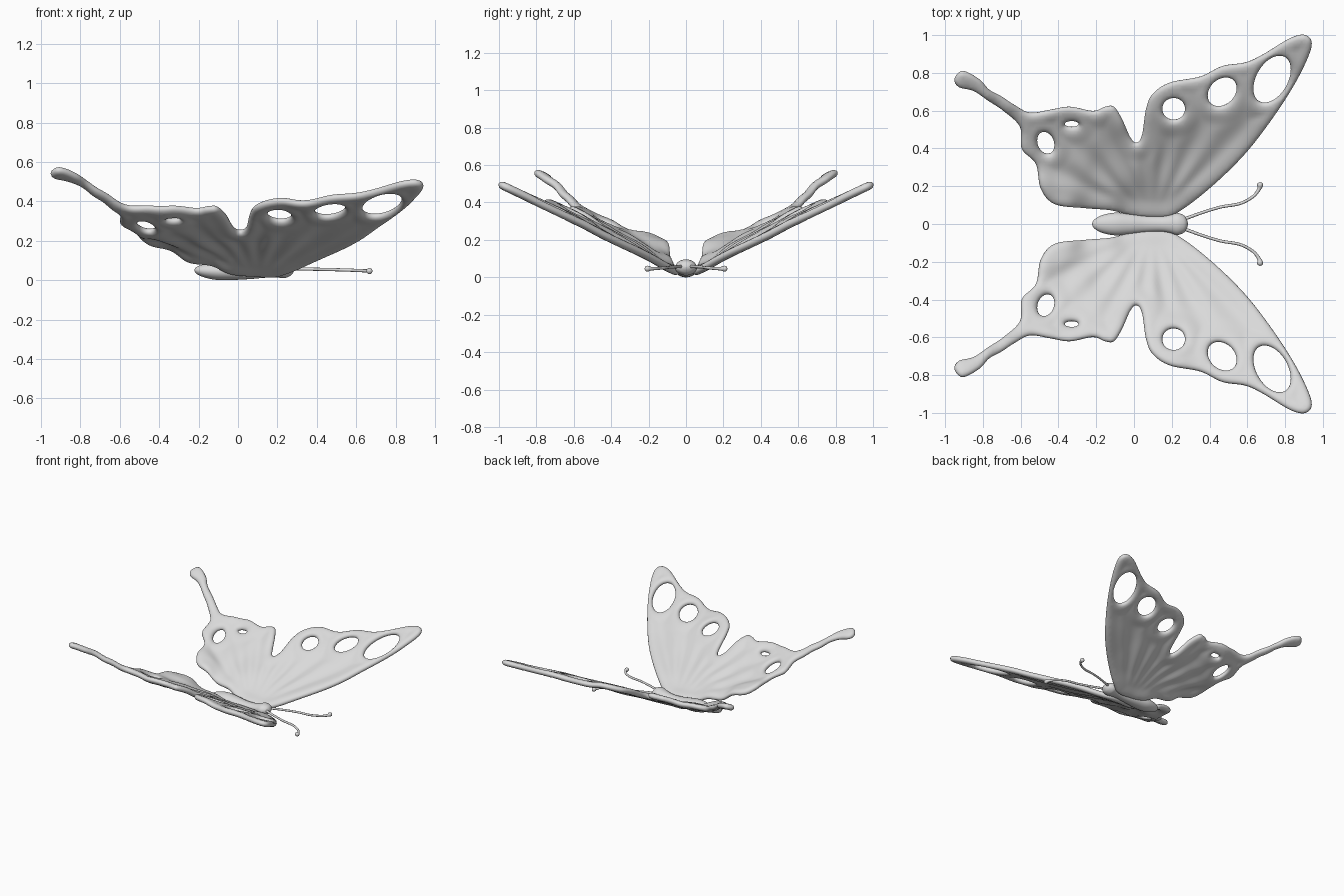
import bpy, bmesh
from math import sin, cos, pi, radians, atan2, sqrt
from mathutils import Vector, kdtree
from mathutils.geometry import delaunay_2d_cdt

cube = bpy.data.objects.get("Cube")
if cube:
    bpy.data.objects.remove(cube, do_unlink=True)

gray = bpy.data.materials.new("plain_gray")
gray.use_nodes = True
tone = (0.7, 0.7, 0.7, 1)
gray.diffuse_color = tone
gray.node_tree.nodes["Principled BSDF"].inputs["Base Color"].default_value = tone


def finish(name, bm):
    """Turn a bmesh into a smooth object."""
    bmesh.ops.recalc_face_normals(bm, faces=bm.faces)
    for face in bm.faces:
        face.smooth = True
    mesh = bpy.data.meshes.new(name)
    bm.to_mesh(mesh)
    bm.free()
    mesh.materials.append(gray)
    obj = bpy.data.objects.new(name, mesh)
    bpy.context.collection.objects.link(obj)
    return obj


def mirror(obj):
    """Repeat the part on the other side of the body."""
    mod = obj.modifiers.new("Mirror", "MIRROR")
    mod.use_axis = (False, True, False)
    mod.use_mirror_merge = False


def spline(points, step, closed=False):
    """Smooth curve through the points, sampled at an even step."""
    pts = [Vector(p) for p in points]
    n = len(pts)
    out = []
    for i in range(n if closed else n - 1):
        if closed:
            a, b, c, d = (pts[(i + k) % n] for k in (-1, 0, 1, 2))
        else:
            a, b, c, d = (pts[min(max(i + k, 0), n - 1)] for k in (-1, 0, 1, 2))
        count = max(2, round((c - b).length / step))
        for j in range(count):
            t = j / count
            out.append(b + (c - a) * (t / 2)
                       + (a * 2 - b * 5 + c * 4 - d) * (t * t / 2)
                       + (b * 3 - a - c * 3 + d) * (t ** 3 / 2))
    if not closed:
        out.append(pts[-1])
    return out


def tube(name, points, step, squash=1, sides=20):
    """Round tube through points of x, y, z and radius."""
    path = spline(points, step)
    bm = bmesh.new()
    rings = []
    for i, p in enumerate(path):
        ahead, behind = path[min(i + 1, len(path) - 1)], path[max(i - 1, 0)]
        tangent = (ahead - behind).to_3d().normalized()
        side = tangent.cross(Vector((0, 0, 1))).normalized()
        up = side.cross(tangent)
        radius = max(p.w, 0.001)
        rings.append([bm.verts.new(p.to_3d() + side * (radius * cos(a)) + up * (radius * squash * sin(a)))
                      for a in (2 * pi * k / sides for k in range(sides))])
    for r, s in zip(rings, rings[1:]):
        for k in range(sides):
            m = (k + 1) % sides
            bm.faces.new((r[k], r[m], s[m], s[k]))
    bm.faces.new(rings[0])
    bm.faces.new(rings[-1])
    return finish(name, bm)


# Wing outline, from the root along the leading edge and back along the tail
outline = [
    (.18, .037), (.245, .07), (.36, .155), (.5, .28), (.625, .415), (.765, .605), (.875, .785),
    (.94, .94), (.912, .998), (.83, .985), (.68, .896), (.59, .855), (.467, .835), (.35, .78),
    (.19, .748), (.1, .69), (.064, .61), (.042, .47), (.012, .43), (-.02, .46), (-.064, .557),
    (-.106, .62), (-.154, .62), (-.217, .598), (-.34, .62), (-.445, .604),
    (-.55, .589), (-.63, .628), (-.7, .674), (-.765, .71), (-.82, .767), (-.907, .81),
    (-.95, .77), (-.93, .727), (-.85, .705), (-.775, .655), (-.69, .598),
    (-.604, .514), (-.594, .398), (-.52, .318), (-.493, .186), (-.42, .106),
    (-.26, .085), (-.127, .074), (-.02, .048), (.07, .036)]

# Wing holes: centre, half length, half width, tilt
holes = [(.21, .61, .06, .058, 0), (.467, .7, .086, .066, 45), (.731, .767, .136, .083, 60),
         (-.467, .43, .06, .043, 110), (-.33, .53, .036, .016, 0)]

loops = [spline(outline, 0.01, True)]
for x, y, a, b, tilt in holes:
    c, s = cos(radians(tilt)), sin(radians(tilt))
    turn = [-2 * pi * k / 48 for k in range(48)]
    loops.append([Vector((x + a * cos(t) * c - b * sin(t) * s,
                          y + a * cos(t) * s + b * sin(t) * c)) for t in turn])

rim = [p for loop in loops for p in loop]
tree = kdtree.KDTree(len(rim))
for i, p in enumerate(rim):
    tree.insert(p.to_3d(), i)
tree.balance()
segments = [(p.x, p.y, q.x, q.y) for loop in loops for p, q in zip(loop, loop[1:] + loop[:1])]


def depth(p):
    """Distance from the wing edge."""
    return tree.find((p[0], p[1], 0))[2]


def inside(x, y):
    hit = False
    for ax, ay, bx, by in segments:
        if (ay > y) != (by > y) and x < ax + (bx - ax) * (y - ay) / (by - ay):
            hit = not hit
    return hit


# Lift of the wing above an even slope: x, y, extra height
lifts = [(0, .05, -.01), (.2, .06, -.015), (.56, .36, -.003), (.8, .68, .005), (.93, .95, .01),
         (.4, .8, .008), (.15, .72, .035), (.02, .42, .023), (.25, .3, -.005), (.467, .7, .013),
         (-.1, .6, .055), (-.3, .6, .065), (-.5, .6, .07), (-.6, .55, .075), (-.7, .64, .11),
         (-.8, .69, .155), (-.92, .77, .165), (-.57, .4, .085), (-.467, .43, .045), (-.33, .53, .035),
         (-.3, .35, .05), (-.15, .3, .03), (-.5, .15, .11), (-.4, .08, .11), (-.2, .08, .03)]


def ramp(v, lo, hi):
    t = min(max((v - lo) / (hi - lo), 0), 1)
    return t * t * (3 - 2 * t)


def height(x, y, d):
    """Wing mid-surface with soft vein folds fanning out from the root."""
    total = weight = 0
    for lx, ly, lift in lifts:
        w = 1 / ((x - lx) ** 2 + (y - ly) ** 2 + .008) ** 2
        total += w * lift
        weight += w
    reach = sqrt((x - .1) ** 2 + y * y)
    fold = .006 * ramp(d, .02, .14) * ramp(reach, .1, .4) * sin(21 * atan2(y, x - .1))
    return .02 + .47 * y + total / weight + fold


def thickness(d):
    """Rounded rim with a thinner web behind it."""
    edge = 1 - min(d / .03, 1)
    return .022 * sqrt(1 - edge * edge) - .008 * ramp(d, .03, .1)


# Flat layout: edge loops, inner rings for rounding, and a grid for the web
points, edges = list(rim), []
start = 0
for loop in loops:
    n = len(loop)
    edges += [(start + i, start + (i + 1) % n) for i in range(n)]
    start += n
    for i, p in enumerate(loop):
        along = (loop[(i + 1) % n] - loop[i - 1]).normalized()
        for d in (.003, .009, .017):
            q = p + Vector((-along.y, along.x)) * d
            if depth(q) > .9 * d:
                points.append(q)
step = .016
for i in range(-60, 60):
    for j in range(64):
        x, y = (i + (j % 2) / 2) * step, j * step
        if depth((x, y)) > .024 and inside(x, y):
            points.append(Vector((x, y)))
flat, _, tris, *_ = delaunay_2d_cdt(points, edges, [], 0, 1e-6)

# Wings: upper and lower skins that share the edge vertices
bm = bmesh.new()
upper, lower = [], []
slope = Vector((0, -.42, .9))
for p in flat:
    d = depth(p)
    mid = Vector((p.x, p.y, height(p.x, p.y, d)))
    if d < 1e-4:
        v = bm.verts.new(mid)
        upper.append(v)
        lower.append(v)
    else:
        upper.append(bm.verts.new(mid + slope * thickness(d)))
        lower.append(bm.verts.new(mid - slope * thickness(d)))
for tri in tris:
    cx, cy = sum(flat[i].x for i in tri) / 3, sum(flat[i].y for i in tri) / 3
    if all(upper[i] is lower[i] for i in tri) or not inside(cx, cy):
        continue
    bm.faces.new([upper[i] for i in tri])
    bm.faces.new([lower[i] for i in reversed(tri)])
bmesh.ops.delete(bm, geom=[v for v in bm.verts if not v.link_faces], context="VERTS")
mirror(finish("wings", bm))

# Body with a slim waist and a rounded head
tube("body", [(-.222, 0, .05, 0), (-.212, 0, .05, .022), (-.17, 0, .048, .046), (-.1, 0, .045, .06),
              (-.02, 0, .041, .054), (.06, 0, .038, .044), (.14, 0, .042, .04), (.19, 0, .048, .047),
              (.23, 0, .053, .058), (.265, 0, .055, .045), (.281, 0, .055, .022),
              (.286, 0, .055, 0)], .008, .74, 32)

# Antennae with small knobs
mirror(tube("antennae", [(.25, .02, .058, .009), (.36, .06, .056, .008), (.46, .09, .054, .008),
                         (.56, .108, .051, .008), (.63, .145, .048, .008), (.662, .185, .046, .01),
                         (.667, .205, .046, .016), (.667, .217, .046, .012), (.667, .222, .046, 0)],
            .006, 1, 12))
